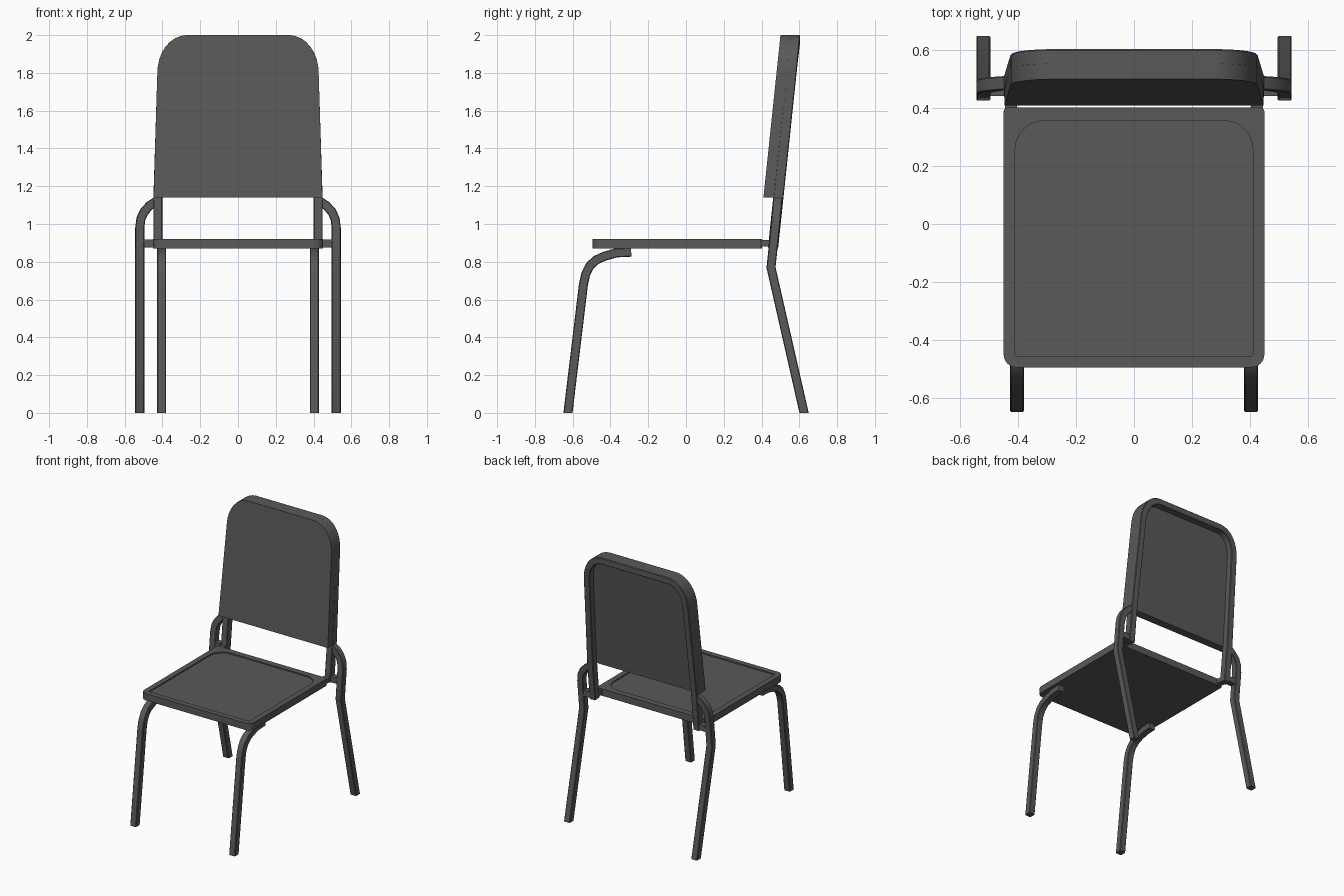
import bpy, bmesh, math
from mathutils import Vector

if "Cube" in bpy.data.objects:
    bpy.data.objects.remove(bpy.data.objects["Cube"])

TUBE = 0.048
DARK = bpy.data.materials.new("dark_grey")
DARK.diffuse_color = (0.1, 0.1, 0.1, 1)
DARK.use_nodes = True
DARK.node_tree.nodes["Principled BSDF"].inputs["Base Color"].default_value = DARK.diffuse_color


def lean(z):
    """Centre depth of the tilted back frame at height z."""
    return 0.45 + 0.105 * (z - 0.77)


def finish(name, bm, smooth=False):
    bmesh.ops.recalc_face_normals(bm, faces=bm.faces)
    mesh = bpy.data.meshes.new(name)
    bm.to_mesh(mesh)
    bm.free()
    mesh.materials.append(DARK)
    ob = bpy.data.objects.new(name, mesh)
    bpy.context.collection.objects.link(ob)
    if smooth:
        bpy.ops.object.select_all(action='DESELECT')
        ob.select_set(True)
        bpy.context.view_layer.objects.active = ob
        bpy.ops.object.shade_smooth_by_angle(angle=math.radians(30))
    return ob


def loft(name, rings, smooth=False):
    """Skin a list of equal point rings and cap both ends."""
    bm = bmesh.new()
    vs = [[bm.verts.new(p) for p in r] for r in rings]
    n = len(vs[0])
    for a, b in zip(vs, vs[1:]):
        for i in range(n):
            j = (i + 1) % n
            bm.faces.new((a[i], a[j], b[j], b[i]))
    bm.faces.new(vs[0])
    bm.faces.new(vs[-1])
    return finish(name, bm, smooth)


def tube(name, path, ref, w=TUBE, d=TUBE, c=0.004, floor=False):
    """Sweep a chamfered square section; ref is a direction the path avoids."""
    path = [Vector(p) for p in path]
    ref = Vector(ref)
    a, b = w / 2, d / 2
    section = [(a, b - c), (a - c, b), (c - a, b), (-a, b - c),
               (-a, c - b), (c - a, -b), (a - c, -b), (a, c - b)]
    rings = []
    for i, p in enumerate(path):
        before = (p - path[max(i - 1, 0)]).normalized()
        after = (path[min(i + 1, len(path) - 1)] - p).normalized()
        t = (before + after).normalized()
        side = t.cross(ref).normalized()
        up = side.cross(t)
        ring = [p + side * u + up * v for u, v in section]
        if floor and p.z < 1e-6:
            ring = [q - t * (q.z / t.z) for q in ring]
        rings.append(ring)
    return loft(name, rings, True)


def box(name, lo, hi):
    xs, ys = (lo[0], hi[0]), (lo[1], hi[1])
    loop = [(xs[0], ys[0]), (xs[1], ys[0]), (xs[1], ys[1]), (xs[0], ys[1])]
    return loft(name, [[(x, y, z) for x, y in loop] for z in (lo[2], hi[2])])


def rounded(x, y0, y1, r_front, r_back, z, steps=6):
    """Rectangle ring at height z with separate front and back corner radii."""
    pts = []
    for sx, y, sy, r, start in ((1, y0, 1, r_front, -90), (1, y1, -1, r_back, 0),
                                (-1, y1, -1, r_back, 90), (-1, y0, 1, r_front, 180)):
        for k in range(steps + 1):
            a = math.radians(start + 90 * k / steps)
            pts.append((sx * (x - r) + r * math.cos(a), y + sy * r + r * math.sin(a), z))
    return pts


def arch(lower, x_side, z_top, steps=8):
    """Symmetric arch in xz: lower points on the right, then elliptical corners."""
    half = list(lower)
    for k in range(steps + 1):
        a = math.radians(90 * k / steps)
        half.append((0.27 + (x_side - 0.27) * math.cos(a),
                     1.8 + (z_top - 1.8) * math.sin(a)))
    return half + [(-x, z) for x, z in reversed(half)]


# Seat slab with a shallow recessed panel in its top
outer = (0.45, -0.495, 0.402, 0.045, 0.015)
inner = (0.41, -0.455, 0.357, 0.004, 0.10)
loft("seat", [rounded(*outer, 0.87), rounded(*outer, 0.921),
              rounded(*inner, 0.921), rounded(*inner, 0.912)])

# Back pad, sheared along the lean of the frame
pad = arch([(0.447, 1.14)], 0.427, 2.0)
loft("back_pad", [[(x, lean(z) + off, z) for x, z in pad] for off in (-0.079, -0.018)], True)

# Arched tube around the back pad, running down as the two posts
frame = arch([(0.424, 0.872), (0.424, 1.14)], 0.403, 1.976)
tube("back_frame", [(x, lean(z), z) for x, z in frame], (0, 1, 0), TUBE, 0.054)

front_leg = [(-0.625, 0), (-0.543, 0.68), (-0.531, 0.735), (-0.508, 0.78),
             (-0.475, 0.81), (-0.43, 0.83), (-0.37, 0.847), (-0.29, 0.851)]
rear_loop = [(0.43, 1.122), (0.467, 1.098), (0.497, 1.065), (0.514, 1.028), (0.52, 0.98)]

for tag, s in (("left", -1), ("right", 1)):
    # Front leg bending under the seat
    tube("front_leg_" + tag, [(s * 0.404, y, z) for y, z in front_leg],
         (1, 0, 0), floor=True)
    # Rear leg: loops out of the post, then kicks back to the floor
    path = [(s * x, lean(z), z) for x, z in rear_loop]
    path += [(s * 0.52, lean(0.77), 0.77), (s * 0.52, 0.625, 0)]
    tube("rear_leg_" + tag, path, (0, 1, 0), floor=True)
    # Crosspiece joining post and rear leg, and the stub to the seat
    y = lean(0.9)
    xs = sorted((s * 0.402, s * 0.525))
    box("crosspiece_" + tag, (xs[0], y - 0.022, 0.876), (xs[1], y + 0.022, 0.919))
    xs = sorted((s * 0.403, s * 0.446))
    box("seat_bracket_" + tag, (xs[0], 0.38, 0.88), (xs[1], y, 0.915))
